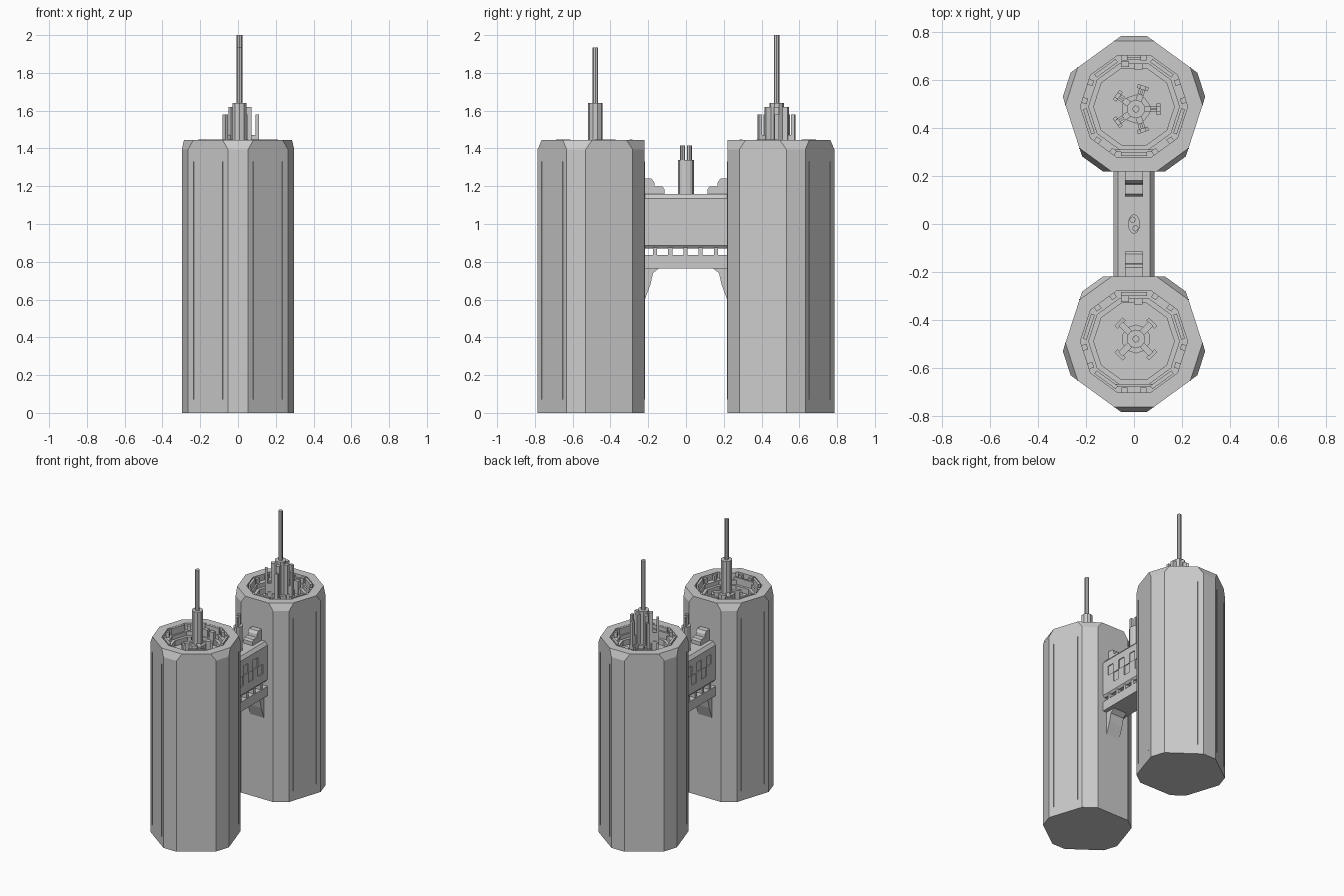
import bpy, bmesh
from math import sin, cos, tan, pi, radians
from mathutils import Matrix, Vector

if "Cube" in bpy.data.objects:
    bpy.data.objects.remove(bpy.data.objects["Cube"])


def finish(bm, name):
    bmesh.ops.recalc_face_normals(bm, faces=bm.faces)
    me = bpy.data.meshes.new(name)
    bm.to_mesh(me)
    bm.free()
    ob = bpy.data.objects.new(name, me)
    bpy.context.collection.objects.link(ob)
    return ob


def box(bm, x, y, z, ang=0, origin=(0, 0)):
    """Box from (min, max) ranges, turned about z by ang and moved to origin."""
    mid = Vector(((x[0] + x[1]) / 2, (y[0] + y[1]) / 2, (z[0] + z[1]) / 2))
    size = (x[1] - x[0], y[1] - y[0], z[1] - z[0], 1)
    m = (Matrix.Translation((origin[0], origin[1], 0)) @ Matrix.Rotation(ang, 4, 'Z')
         @ Matrix.Translation(mid) @ Matrix.Diagonal(size))
    bmesh.ops.create_cube(bm, size=1, matrix=m)


def cyl(bm, cx, cy, r, z0, z1, n=8, sy=1):
    m = Matrix.Translation((cx, cy, (z0 + z1) / 2)) @ Matrix.Diagonal((1, sy, 1, 1))
    bmesh.ops.create_cone(bm, cap_ends=True, segments=n, radius1=r, radius2=r,
                          depth=z1 - z0, matrix=m)


def loft(bm, rings):
    loops = [[bm.verts.new(p) for p in ring] for ring in rings]
    for a, b in zip(loops, loops[1:]):
        for i in range(len(a)):
            j = (i + 1) % len(a)
            bm.faces.new((a[i], a[j], b[j], b[i]))
    bm.faces.new(loops[0])
    bm.faces.new(loops[-1])


def extrude_yz(bm, pts, hw):
    loft(bm, [[(s * hw, y, z) for y, z in pts] for s in (-1, 1)])


APOTHEM = 0.27
CORNER = APOTHEM / cos(pi / 5)
TOP, FLOOR = 1.445, 1.33


def ring(cy, start, dist, half, z):
    """Pentagon with cut corners: two points per corner."""
    pts = []
    for k in range(5):
        a = start + k * 2 * pi / 5
        for s in (-1, 1):
            pts.append((dist * cos(a) - s * half * sin(a),
                        cy + dist * sin(a) + s * half * cos(a), z))
    return pts


def tower(label, side):
    cy, start = side * 0.49, side * pi / 2
    cut = lambda half: CORNER - half / tan(radians(54))
    inner = lambda d, z: ring(cy, start, d, d * tan(pi / 10), z)
    # Shell with chamfered corners and a stepped roof well
    bm = bmesh.new()
    loft(bm, [ring(cy, start, cut(.053), .053, 0),
              ring(cy, start, cut(.053), .053, 1.395),
              ring(cy, start, cut(.082), .082, TOP),
              inner(.213, TOP), inner(.213, 1.40), inner(.18, 1.40),
              inner(.18, 1.37), inner(.16, 1.37), inner(.16, FLOOR)])
    finish(bm, label + "_tower_shell")

    # Thin vertical seams and parapet panels
    seams, panels = bmesh.new(), bmesh.new()
    for k in range(5):
        a = start + (2 * k + 1) * pi / 5
        for s in (-.095, .095):
            box(seams, (.262, APOTHEM + .002), (s - .002, s + .002), (.07, 1.33), a, (0, cy))
        box(panels, (.19, .206), (-.055, .055), (1.39, TOP + .003), a, (0, cy))
        b = start + 2 * k * pi / 5
        for s in (-.04, .04):
            box(panels, (.192, .213), (s - .012, s + .012), (1.39, 1.435), b, (0, cy))
    finish(seams, label + "_wall_seams")
    finish(panels, label + "_parapet_panels")

    # Roof machinery, same orientation on both towers
    bm = bmesh.new()
    for x0, x1, y0, y1 in ((-.055, -.02, .165, .19), (.0, .035, .155, .18), (-.05, .03, .195, .207)):
        box(bm, (x0, x1), (y0, y1), (FLOOR - .01, 1.425), 0, (0, cy))
    for s in (-1, 1):
        box(bm, (-.08, .08), (-.19, -.178), (FLOOR, 1.42), 0, (0, cy))
    finish(bm, label + "_roof_equipment")


def antenna(label, cy, tip, arms, phase, fins):
    cx = .008
    bm = bmesh.new()
    cyl(bm, cx, cy, .06, FLOOR - .01, 1.40, 10)
    cyl(bm, cx, cy, .039, 1.39, 1.64, 10)
    cyl(bm, cx, cy, .015, 1.63, tip, 8)
    finish(bm, label + "_antenna_mast")
    # Radial arms and upright fins
    bm = bmesh.new()
    for k in range(arms):
        a = phase + k * 2 * pi / arms
        box(bm, (.03, .09), (-.013, .013), (FLOOR - .01, 1.41), a, (cx, cy))
        box(bm, (.085, .102), (-.024, .024), (FLOOR - .01, 1.40), a, (cx, cy))
        if fins:
            box(bm, (.036, .064), (-.013, .013), (1.36, 1.62), a, (cx, cy))
            box(bm, (.085, .102), (-.012, .012), (1.36, 1.58), a, (cx, cy))
            box(bm, (.06, .09), (-.005, .005), (1.40, 1.47), a, (cx, cy))
    finish(bm, label + "_antenna_arms")


tower("front", -1)
tower("back", 1)
antenna("front", -.48, 1.935, 4, pi / 4, False)
antenna("back", .48, 2.0, 5, 0, True)

# Bridge body: chamfered section run along y
W = .085
section = [(-W, .885), (-W + .012, .87), (W - .012, .87), (W, .885),
           (W, 1.135), (W - .018, 1.158), (-W + .018, 1.158), (-W, 1.135)]
bm = bmesh.new()
loft(bm, [[(x, y, z) for x, z in section] for y in (-.23, .23)])
bridge = finish(bm, "bridge_body")

# Staggered recessed windows on both sides
bm = bmesh.new()
for k in range(6):
    y0 = -.17 + k * .056
    z0 = 1.018 if k % 2 == 0 else .946
    for s in (-1, 1):
        box(bm, (s * W - .006, s * W + .006), (y0, y0 + .055), (z0, z0 + .07))
cutter = finish(bm, "window_cutter")
cutter.hide_render = True
cutter.hide_viewport = True
mod = bridge.modifiers.new("windows", 'BOOLEAN')
mod.object = cutter
mod.solver = 'EXACT'

# Lower beam with short posts
bm = bmesh.new()
box(bm, (-W, W), (-.23, .23), (.765, .835))
finish(bm, "lower_beam")
bm = bmesh.new()
for k in range(-3, 4):
    y = k * .0805 - .003
    box(bm, (-W + .005, W - .005), (y - .011, y + .011), (.83, .875))
finish(bm, "beam_posts")

# Curved brackets below and stepped blocks on top at each end
for s, label in ((-1, "front"), (1, "back")):
    bm = bmesh.new()
    extrude_yz(bm, [(s * y, z) for y, z in ((.23, .80), (.143, .80), (.143, .765), (.175, .74),
                                            (.188, .68), (.222, .59), (.23, .59))], .055)
    finish(bm, label + "_bracket")
    bm = bmesh.new()
    extrude_yz(bm, [(s * y, z) for y, z in ((.23, 1.15), (.115, 1.15), (.115, 1.185), (.125, 1.198),
                                            (.165, 1.198), (.168, 1.22), (.182, 1.24), (.23, 1.24))], .037)
    finish(bm, label + "_bridge_block")

# Bridge chimney with twin pipes
bm = bmesh.new()
cyl(bm, 0, 0, .025, 1.15, 1.34, 12, 1.65)
for s in (-1, 1):
    cyl(bm, -s * .006, s * .018, .013, 1.33, 1.415, 8)
finish(bm, "bridge_chimney")
